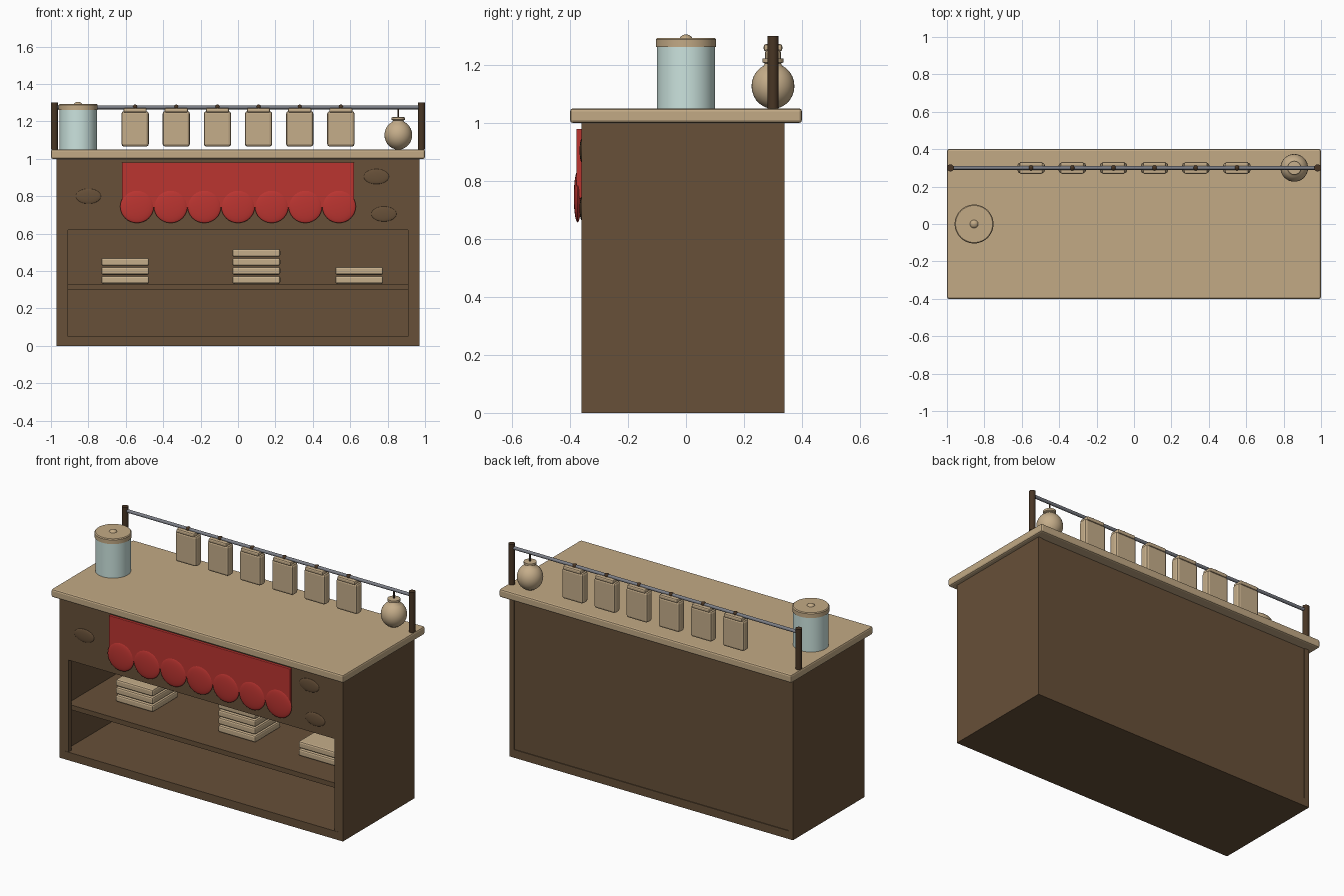
import bpy, bmesh, math
from mathutils import Matrix

if "Cube" in bpy.data.objects:
    bpy.data.objects.remove(bpy.data.objects["Cube"])


def mat(name, rgb):
    m = bpy.data.materials.new(name)
    m.diffuse_color = (*rgb, 1)
    m.use_nodes = True
    m.node_tree.nodes["Principled BSDF"].inputs["Base Color"].default_value = m.diffuse_color
    return m


BROWN = mat("brown wood", (0.135, 0.08, 0.04))
DARK = mat("dark wood", (0.065, 0.036, 0.018))
TAN = mat("tan wood", (0.54, 0.40, 0.235))
CLOTH = mat("tan cloth", (0.56, 0.42, 0.255))
RED = mat("red cloth", (0.50, 0.035, 0.03))
GLASS = mat("pale glass", (0.60, 0.77, 0.73))
METAL = mat("grey metal", (0.20, 0.21, 0.24))


def finish(name, bm, material, bevel=0, smooth=False):
    me = bpy.data.meshes.new(name)
    bmesh.ops.recalc_face_normals(bm, faces=bm.faces)
    bm.to_mesh(me)
    bm.free()
    me.materials.append(material)
    ob = bpy.data.objects.new(name, me)
    bpy.context.collection.objects.link(ob)
    if bevel:
        b = ob.modifiers.new("bevel", 'BEVEL')
        b.width, b.segments = bevel, 2
    if smooth:
        bpy.context.view_layer.objects.active = ob
        ob.select_set(True)
        bpy.ops.object.shade_smooth_by_angle(angle=math.radians(40))
        ob.select_set(False)
    return ob


def box(name, x, y, z, material, bevel=0):
    """Box from (min, max) ranges."""
    bm = bmesh.new()
    size = [b - a for a, b in (x, y, z)]
    mid = [(a + b) / 2 for a, b in (x, y, z)]
    bmesh.ops.create_cube(bm, size=1, matrix=Matrix.Translation(mid) @ Matrix.Diagonal((*size, 1)))
    return finish(name, bm, material, bevel)


def ball(name, pos, radii, material):
    bm = bmesh.new()
    bmesh.ops.create_uvsphere(bm, u_segments=32, v_segments=16, radius=1,
                              matrix=Matrix.Translation(pos) @ Matrix.Diagonal((*radii, 1)))
    return finish(name, bm, material, smooth=True)


def lathe(name, pos, profile, material, steps=32):
    """Spin (radius, z) points about the vertical axis at pos."""
    bm = bmesh.new()
    vs = [bm.verts.new((r, 0, z)) for r, z in profile]
    es = [bm.edges.new(p) for p in zip(vs, vs[1:])]
    bmesh.ops.spin(bm, geom=vs + es, cent=(0, 0, 0), axis=(0, 0, 1), angle=2 * math.pi, steps=steps)
    bmesh.ops.remove_doubles(bm, verts=bm.verts, dist=1e-5)
    ob = finish(name, bm, material, smooth=True)
    ob.location = pos
    return ob


# Counter cabinet
box("counter_top", (-1, 1), (-0.4, 0.4), (1.0, 1.05), TAN, 0.01)
box("base", (-0.97, 0.97), (-0.36, 0.34), (0, 0.05), BROWN)
box("back_panel", (-0.94, 0.94), (0.305, 0.335), (0.05, 1.0), BROWN)
box("front_apron", (-0.94, 0.94), (-0.36, -0.33), (0.62, 1.0), BROWN)
box("shelf", (-0.94, 0.94), (-0.33, 0.305), (0.30, 0.33), BROWN)
for s, side in ((-1, "left"), (1, "right")):
    box(side + "_panel", sorted((s * 0.94, s * 0.97)), (-0.36, 0.34), (0.05, 1.0), BROWN)
    box(side + "_stile", sorted((s * 0.91, s * 0.94)), (-0.358, -0.33), (0.05, 0.62), BROWN)
    # Posts of the hanging rail
    lathe(side + "_post", (s * 0.982, 0.3, 0),
          [(0, 1.05), (0.019, 1.05), (0.019, 1.30), (0, 1.30)], DARK, 16)

# Wood knots on the apron
for i, (x, z) in enumerate(((-0.80, 0.80), (0.74, 0.905), (0.78, 0.705))):
    ball(f"wood_knot_{i}", (x, -0.36, z), (0.067, 0.007, 0.04), BROWN)

# Red banner with scalloped lower edge
box("banner", (-0.62, 0.62), (-0.378, -0.36), (0.74, 0.98), RED, 0.003)
for i in range(7):
    ball(f"banner_scallop_{i}", ((i - 3) * 0.18, -0.374, 0.745), (0.09, 0.013, 0.088), RED)

# Folded cloth stacks on the shelf
for k, (x, n) in enumerate(((-0.603, 3), (0.098, 4), (0.648, 2))):
    for i in range(n):
        z = 0.332 + i * 0.048
        box(f"cloth_stack_{k}_{i}", (x - 0.128, x + 0.128), (-0.155, 0.095), (z, z + 0.042), CLOTH, 0.01)

# Hanging rail
rail = lathe("rail", (0, 0.3, 1.275), [(0, -0.98), (0.01, -0.98), (0.01, 0.98), (0, 0.98)], METAL, 16)
rail.rotation_euler = (0, math.pi / 2, 0)

# Pouches hung on the rail
for i in range(6):
    x = -0.55 + 0.22 * i
    box(f"pouch_{i}", (x - 0.073, x + 0.073), (0.272, 0.328), (1.065, 1.255), CLOTH, 0.014)
    box(f"pouch_flap_{i}", (x - 0.062, x + 0.062), (0.268, 0.332), (1.247, 1.272), CLOTH, 0.008)
    ball(f"pouch_hook_{i}", (x, 0.3, 1.276), (0.014, 0.014, 0.014), DARK)

# Gourd flask on a cord
body = [(0.074 * math.sin(a), 1.127 - 0.078 * math.cos(a))
        for a in (math.pi * t / 14 for t in range(13))]
lathe("gourd", (0.857, 0.3, 0),
      body + [(0.028, 1.205), (0.036, 1.209), (0.036, 1.222), (0, 1.224)], CLOTH)
lathe("gourd_cord", (0.857, 0.3, 0), [(0, 1.22), (0.005, 1.22), (0.005, 1.275), (0, 1.275)], DARK, 8)

# Glass jar with lid and knob
jar = (-0.855, 0, 0)
lathe("jar", jar, [(0, 1.05), (0.1, 1.05), (0.1, 1.265), (0, 1.265)], GLASS, 48)
lathe("jar_lid", jar, [(0, 1.262), (0.104, 1.262), (0.104, 1.288), (0.099, 1.293), (0, 1.293)], TAN, 48)
ball("jar_knob", (-0.855, 0, 1.285), (0.024, 0.024, 0.02), TAN)
